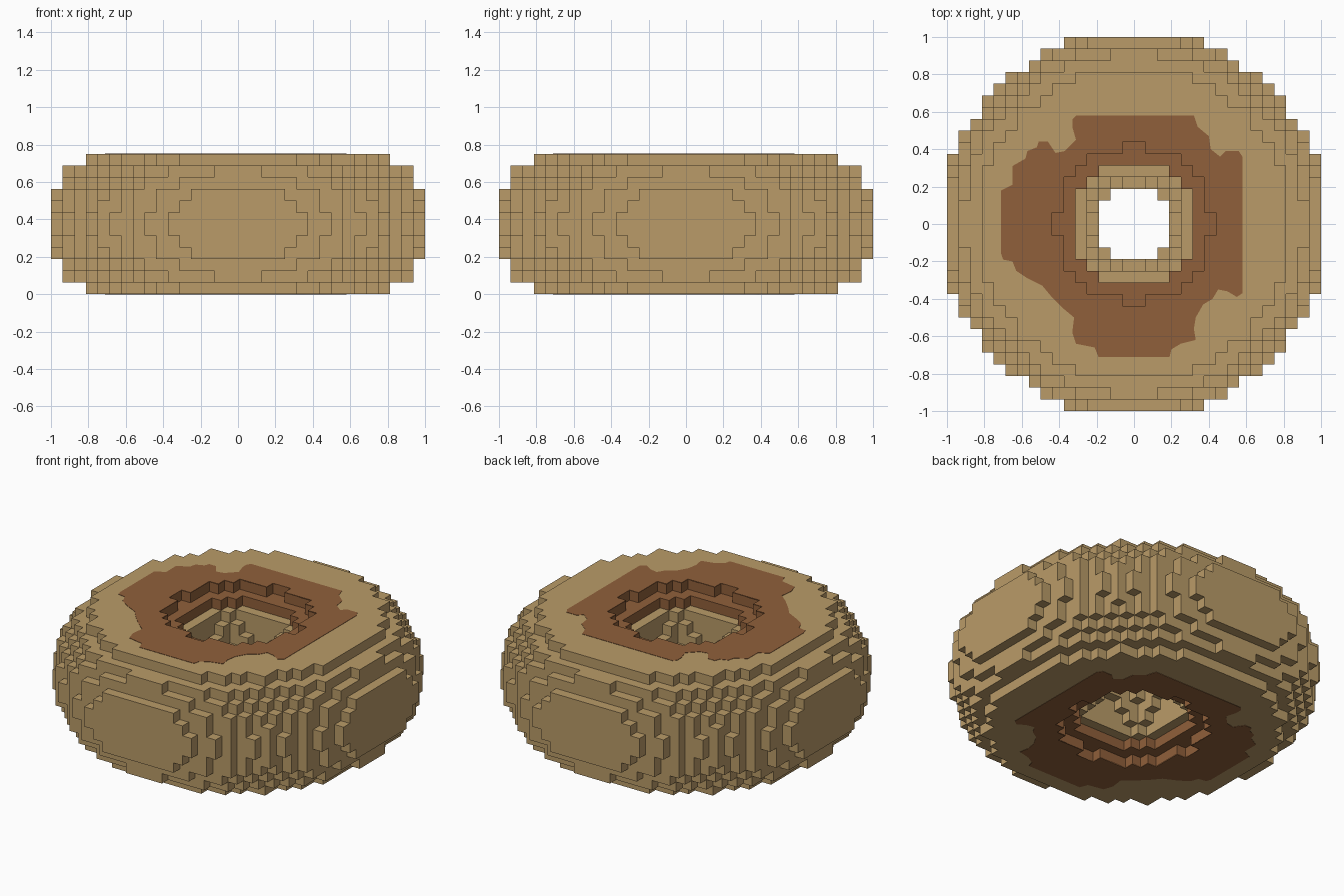
import bpy
import bmesh
from mathutils import Vector

cube = bpy.data.objects.get("Cube")
if cube:
    bpy.data.objects.remove(cube, do_unlink=True)

CELL = 1 / 16          # size of one block
MAJOR, MINOR = 10, 6.5  # ring radii, in blocks
HALF_HEIGHT = 6


def make_material(name, color):
    mat = bpy.data.materials.new(name)
    mat.use_nodes = True
    mat.diffuse_color = color
    mat.node_tree.nodes["Principled BSDF"].inputs["Base Color"].default_value = color
    return mat


tan = make_material("tan", (0.49, 0.33, 0.14, 1))
brown = make_material("brown", (0.28, 0.117, 0.043, 1))


def add_object(name, mesh, materials):
    for mat in materials:
        mesh.materials.append(mat)
    obj = bpy.data.objects.new(name, mesh)
    bpy.context.scene.collection.objects.link(obj)
    return obj


def radius(cell):
    return (Vector(cell[:2]) + Vector((0.5, 0.5))).length


def is_filled(cell):
    return (radius(cell) - MAJOR) ** 2 + (cell[2] + 0.5) ** 2 < MINOR ** 2


# Blocky ring: only the outer faces of the filled blocks
span = range(-16, 16)
filled = {(x, y, z) for x in span for y in span
          for z in range(-HALF_HEIGHT, HALF_HEIGHT) if is_filled((x, y, z))}
bm = bmesh.new()
corners = {}


def corner(point):
    key = tuple(round(c) for c in point)
    if key not in corners:
        corners[key] = bm.verts.new((key[0] * CELL, key[1] * CELL,
                                     (key[2] + HALF_HEIGHT) * CELL))
    return corners[key]


for cell in sorted(filled):
    center = Vector(cell) + Vector((0.5, 0.5, 0.5))
    for axis in range(3):
        for sign in (-1, 1):
            normal = Vector((0, 0, 0))
            normal[axis] = sign
            if tuple(round(c) for c in Vector(cell) + normal) in filled:
                continue
            u = Vector((0, 0, 0))
            u[(axis + 1) % 3] = 0.5
            v = normal.cross(u)
            mid = center + normal / 2
            face = bm.faces.new([corner(mid + p) for p in (-u - v, u - v, u + v, v - u)])
            # Glazed steps around the rim of the hole, above and below
            flat_end = axis == 2 and abs(mid.z) == HALF_HEIGHT
            if radius(cell) < MAJOR and abs(center.z) > 4 and not flat_end:
                face.material_index = 1

ring_mesh = bpy.data.meshes.new("ring")
bm.to_mesh(ring_mesh)
bm.free()
add_object("ring", ring_mesh, [tan, brown])

# Glaze: wavy outline (in hundredths) with a stepped hole
outline = [(-31, 58), (32, 58), (34, 52), (40, 47), (41, 40), (46, 36), (49, 39),
           (56, 39), (58, 36), (58, -37), (55, -39), (50, -36), (45, -35), (42, -40),
           (37, -43), (33, -50), (32, -56), (33, -62), (25, -64), (20, -67), (19, -71),
           (-19, -71), (-21, -66), (-31, -64), (-33, -58), (-32, -50), (-38, -45),
           (-44, -39), (-49, -33), (-57, -29), (-63, -25), (-65, -20), (-70, -19),
           (-71, -16), (-71, 18), (-65, 21), (-65, 31), (-58, 35), (-57, 39), (-52, 41),
           (-51, 44), (-46, 44), (-42, 38), (-37, 39), (-31, 45), (-33, 52), (-33, 56)]
outline = [(x / 100, y / 100) for x, y in outline]
quarter = [(7, 1), (6, 1), (6, 4), (5, 4), (5, 5), (4, 5), (4, 6), (1, 6), (1, 7)]
hole = []
for turn in range(4):
    hole += [(x * CELL, y * CELL) for x, y in quarter]
    quarter = [(-y, x) for x, y in quarter]

curve = bpy.data.curves.new("glaze_outline", "CURVE")
curve.dimensions = "2D"
curve.fill_mode = "BOTH"
curve.extrude = 0.002
for loop in (outline, hole):
    spline = curve.splines.new("POLY")
    spline.points.add(len(loop) - 1)
    for point, (x, y) in zip(spline.points, loop):
        point.co = (x, y, 0, 1)
    spline.use_cyclic_u = True

# Turn the outline into thin plates on the top and bottom
helper = bpy.data.objects.new("glaze_helper", curve)
bpy.context.scene.collection.objects.link(helper)
graph = bpy.context.evaluated_depsgraph_get()
glaze_mesh = bpy.data.meshes.new_from_object(helper.evaluated_get(graph))
bpy.data.objects.remove(helper, do_unlink=True)
glaze_mesh.materials.clear()
top = add_object("top_glaze", glaze_mesh, [brown])
top.location.z = 2 * HALF_HEIGHT * CELL
bottom = add_object("bottom_glaze", glaze_mesh.copy(), [])
bottom.location.z = 0
